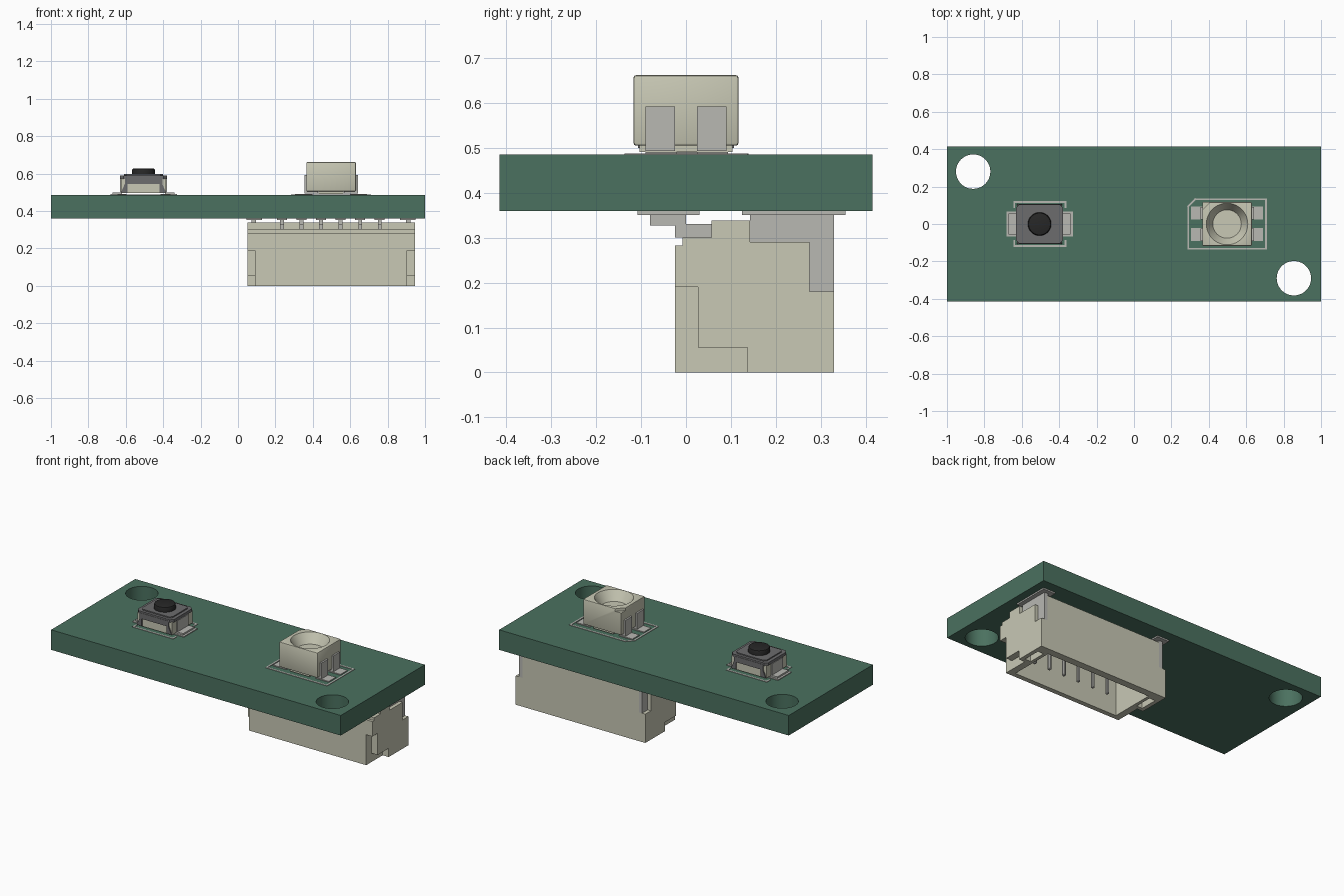
import bpy, bmesh
from mathutils import Vector

if "Cube" in bpy.data.objects:
    bpy.data.objects.remove(bpy.data.objects["Cube"])


def paint(name, rgb):
    m = bpy.data.materials.new(name)
    m.diffuse_color = (*rgb, 1)
    m.use_nodes = True
    m.node_tree.nodes["Principled BSDF"].inputs["Base Color"].default_value = m.diffuse_color
    return m


GREEN = paint("board_green", (0.07, 0.165, 0.115))
CREAM = paint("cream_plastic", (0.58, 0.58, 0.46))
DARK = paint("dark_grey", (0.15, 0.15, 0.155))
BLACK = paint("black_rubber", (0.02, 0.02, 0.02))
METAL = paint("metal", (0.48, 0.48, 0.45))


def finish(name, bm, mat):
    bmesh.ops.recalc_face_normals(bm, faces=bm.faces)
    me = bpy.data.meshes.new(name)
    bm.to_mesh(me)
    bm.free()
    ob = bpy.data.objects.new(name, me)
    bpy.context.collection.objects.link(ob)
    if mat:
        me.materials.append(mat)
    return ob


def prism(name, polys, axis, a, b, mat=None):
    """Extrude outlines from a to b; axis x takes (y,z), y takes (x,z), z takes (x,y)."""
    bm = bmesh.new()
    put = {"x": lambda p, t: (t, p[0], p[1]),
           "y": lambda p, t: (p[0], t, p[1]),
           "z": lambda p, t: (p[0], p[1], t)}[axis]
    for pts in polys:
        lo = [bm.verts.new(put(p, a)) for p in pts]
        hi = [bm.verts.new(put(p, b)) for p in pts]
        bm.faces.new(lo)
        bm.faces.new(hi)
        for i in range(len(pts)):
            j = (i + 1) % len(pts)
            bm.faces.new((lo[i], lo[j], hi[j], hi[i]))
    return finish(name, bm, mat)


def rect(x0, x1, y0, y1):
    return [(x0, y0), (x1, y0), (x1, y1), (x0, y1)]


def box(name, x0, x1, y0, y1, z0, z1, mat=None):
    return prism(name, [rect(x0, x1, y0, y1)], "z", z0, z1, mat)


def cone(name, x, y, z0, z1, r0, r1, mat=None, n=48):
    bm = bmesh.new()
    bmesh.ops.create_cone(bm, cap_ends=True, segments=n, radius1=r0, radius2=r1, depth=z1 - z0)
    bmesh.ops.translate(bm, verts=bm.verts, vec=(x, y, (z0 + z1) / 2))
    return finish(name, bm, mat)


def modify(ob, kind, **settings):
    m = ob.modifiers.new(kind, kind)
    for k, v in settings.items():
        setattr(m, k, v)
    bpy.context.view_layer.objects.active = ob
    bpy.ops.object.modifier_apply(modifier=m.name)


def cut(ob, *cutters):
    for c in cutters:
        modify(ob, "BOOLEAN", operation="DIFFERENCE", solver="EXACT", object=c)
        bpy.data.objects.remove(c)


def smooth(ob):
    bpy.ops.object.select_all(action="DESELECT")
    ob.select_set(True)
    bpy.context.view_layer.objects.active = ob
    bpy.ops.object.shade_smooth_by_angle(angle=0.5)


def trace(name, lines, w=0.01):
    """Printed outline made of thin strips on the board top."""
    polys = []
    for pts in lines:
        for p, q in zip(pts, pts[1:]):
            p, q = Vector(p), Vector(q)
            d = (q - p).normalized() * w / 2
            n = Vector((-d.y, d.x))
            polys.append([p - d - n, q + d - n, q + d + n, p - d + n])
    return prism(name, polys, "z", 0.484, 0.488, METAL)


TOP, BOT = 0.485, 0.36

# Circuit board with two mounting holes
board = box("board", -1, 1, -0.415, 0.415, BOT, TOP, GREEN)
cut(board, cone("hole_a", -0.86, 0.28, 0.3, 0.6, 0.092, 0.092),
    cone("hole_b", 0.855, -0.29, 0.3, 0.6, 0.092, 0.092))
smooth(board)

# Push button
X = -0.505
box("button_base", X - 0.12, X + 0.12, -0.1, 0.1, 0.496, 0.575, CREAM)


def octagon(hx, hy, c):
    return [(X - hx + c, -hy), (X + hx - c, -hy), (X + hx, -hy + c), (X + hx, hy - c),
            (X + hx - c, hy), (X - hx + c, hy), (X - hx, hy - c), (X - hx, -hy + c)]


prism("button_cover", [octagon(0.125, 0.105, 0.018)], "z", 0.572, 0.59, DARK)
prism("button_cover_top", [octagon(0.105, 0.088, 0.015)], "z", 0.588, 0.597, DARK)
cap = cone("button_cap", X, 0, 0.58, 0.627, 0.064, 0.06, BLACK)
modify(cap, "BEVEL", width=0.006, segments=2, limit_method="ANGLE")
smooth(cap)
for s in (-1, 1):
    side = "front" if s < 0 else "back"
    # cover skirt hanging over the base
    y0, y1 = sorted((s * 0.098, s * 0.107))
    prism("button_skirt_" + side, [[(X - 0.1, 0.545), (X + 0.1, 0.545), (X + 0.1, 0.58), (X - 0.1, 0.58)],
                                   [(X - 0.12, 0.5), (X - 0.085, 0.5), (X - 0.085, 0.545), (X - 0.1, 0.545)],
                                   [(X + 0.12, 0.5), (X + 0.085, 0.5), (X + 0.085, 0.545), (X + 0.1, 0.545)]],
          "y", y0, y1, DARK)
    # bent lead and solder pad
    end = "left" if s < 0 else "right"
    prism("button_lead_" + end,
          [[(X + s * u, z) for u, z in ((0.115, 0.57), (0.126, 0.57), (0.126, 0.5), (0.165, 0.5),
                                       (0.165, 0.489), (0.115, 0.489))]], "y", -0.055, 0.055, METAL)
    x0, x1 = sorted((X + s * 0.09, X + s * 0.178))
    box("button_pad_" + end, x0, x1, -0.067, 0.067, 0.484, 0.49, METAL)
trace("button_outline", [[(-0.64, s * 0.09), (-0.64, s * 0.117), (-0.367, s * 0.117), (-0.367, s * 0.09)]
                         for s in (-1, 1)])

# Light: housing with a conical well and a marked corner
L = 0.4975
light = box("light_housing", 0.365, 0.63, -0.117, 0.117, 0.505, 0.662, CREAM)
modify(light, "BEVEL", width=0.006, segments=2, limit_method="ANGLE")
cut(light, cone("well", L, 0, 0.602, 0.664, 0.076, 0.112, n=64),
    prism("corner_mark", [[(0.35, 0.13), (0.35, 0.06), (0.42, 0.13)]], "z", 0.645, 0.7))
smooth(light)
box("light_foot", 0.43, 0.565, -0.103, 0.103, 0.491, 0.507, CREAM)
for s in (-1, 1):
    for t in (-1, 1):
        tag = ("left_" if s < 0 else "right_") + ("front" if t < 0 else "back")
        y0, y1 = sorted((t * 0.025, t * 0.09))
        prism("light_lead_" + tag,
              [[(L + s * u, z) for u, z in ((0.128, 0.592), (0.143, 0.592), (0.143, 0.493),
                                           (0.07, 0.493), (0.07, 0.504), (0.128, 0.504))]],
              "y", y0, y1, METAL)
        x0, x1 = sorted((L + s * 0.1, L + s * 0.193))
        box("light_pad_" + tag, x0, x1, min(y0, y1), max(y0, y1) + 0.004, 0.484, 0.491, METAL)
trace("light_outline", [[(0.29, 0.095), (0.29, -0.132), (0.706, -0.132), (0.706, 0.132),
                         (0.327, 0.132), (0.29, 0.095)]])

# Connector under the board: stepped housing, opening faces down
C0, C1 = 0.05, 0.945
housing = prism("connector_housing",
                [[(-0.025, 0), (0.33, 0), (0.33, 0.338), (0.057, 0.338), (0.057, 0.3),
                  (-0.008, 0.3), (-0.008, 0.283), (-0.025, 0.283)]], "x", C0, C1, CREAM)
NOTCH = [(-0.1, -0.1), (0.137, -0.1), (0.137, 0.055), (0.027, 0.055), (0.027, 0.19), (-0.1, 0.19)]
SLOT = [(0.143, 0.29), (0.275, 0.29), (0.275, 0.18), (0.4, 0.18), (0.4, 0.4), (0.143, 0.4)]
cut(housing, box("cavity", 0.135, 0.86, 0.005, 0.285, -0.1, 0.25))
TAB = [(0.143, 0.29), (0.275, 0.29), (0.275, 0.18), (0.33, 0.18), (0.33, 0.352), (0.143, 0.352)]
for end, e, s in (("left", C0, 1), ("right", C1, -1)):
    out, a = e - s * 0.1, e + s * 0.042
    cut(housing, prism("notch", [NOTCH], "x", out, a),
        prism("tab_slot", [SLOT], "x", out, e + s * 0.045))
    p0, p1 = sorted((e + s * 0.025, e + s * 0.065))
    cut(housing, box("pocket", p0, p1, 0.16, 0.27, -0.1, 0.15))
    # solder tab and its pad
    prism("connector_tab_" + end, [TAB], "x", e + s * 0.022, e + s * 0.046, METAL)
    b0, b1 = sorted((e - s * 0.005, e + s * 0.078))
    box("connector_tab_pad_" + end, b0, b1, 0.125, 0.355, 0.351, 0.361, METAL)

# Six contacts: foot, inner post and solder pad
FOOT = [(-0.08, 0.327), (-0.025, 0.327), (-0.025, 0.3), (0.057, 0.3), (0.057, 0.331),
        (0, 0.331), (0, 0.352), (-0.08, 0.352)]
for i in range(6):
    x = 0.235 + i * 0.1045
    prism(f"contact_foot_{i}", [FOOT], "x", x - 0.01, x + 0.01, METAL)
    post = box(f"contact_post_{i}", x - 0.01, x + 0.01, 0.04, 0.06, 0.08, 0.31, METAL)
    modify(post, "BEVEL", width=0.005, segments=1)
    box(f"contact_pad_{i}", x - 0.027, x + 0.027, -0.108, 0.03, 0.351, 0.361, METAL)
